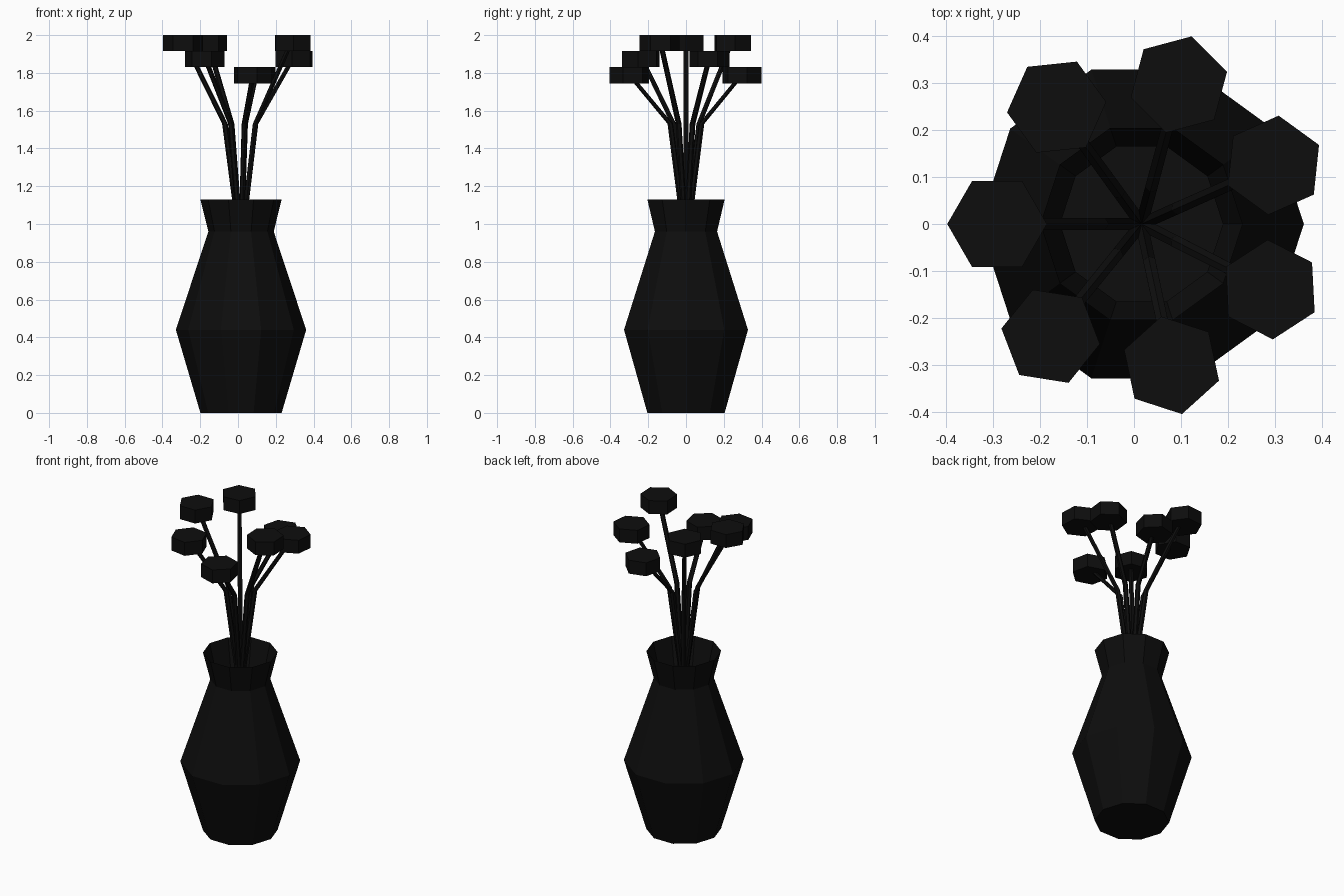
import bpy, bmesh, math
from mathutils import Vector

if "Cube" in bpy.data.objects:
    bpy.data.objects.remove(bpy.data.objects["Cube"])

CX = 0.016                                   # vase axis
black = bpy.data.materials.new("near_black")
black.diffuse_color = (0.004, 0.004, 0.004, 1)
black.use_nodes = True
black.node_tree.nodes["Principled BSDF"].inputs["Base Color"].default_value = black.diffuse_color


def ring(bm, c, r, n, rot=0.0):
    """Horizontal ring of n vertices."""
    return [bm.verts.new((c[0] + r * math.cos(rot + 2 * math.pi * i / n),
                          c[1] + r * math.sin(rot + 2 * math.pi * i / n), c[2]))
            for i in range(n)]


def loft(name, sections, n, rot=0.0, cap_top=True):
    """Join horizontal rings (centre, radius) from bottom to top."""
    bm = bmesh.new()
    rings = [ring(bm, c, r, n, rot) for c, r in sections]
    for a, b in zip(rings, rings[1:]):
        for i in range(n):
            j = (i + 1) % n
            bm.faces.new((a[i], a[j], b[j], b[i]))
    bm.faces.new(rings[0][::-1])
    if cap_top:
        bm.faces.new(rings[-1])
    me = bpy.data.meshes.new(name)
    bm.to_mesh(me)
    bm.free()
    me.materials.append(black)
    ob = bpy.data.objects.new(name, me)
    bpy.context.collection.objects.link(ob)
    return ob


# Ten-sided open vase
profile = [(0.0, 0.215), (0.44, 0.345), (0.96, 0.173), (1.13, 0.215)]
loft("vase", [(Vector((CX, 0, z)), r) for z, r in profile], 10, cap_top=False)

# Seven bent stems with hexagonal flower heads at three heights
HEAD_H = 0.085
for k in range(7):
    ang = math.radians(180 + 51 * k)
    top = 2.0 - HEAD_H * (k % 3)

    def at(r, z):
        return Vector((CX + r * math.cos(ang), r * math.sin(ang), z))

    loft(f"stem_{k + 1}", [(at(0.005, 0.92), 0.015), (at(0.085, 1.53), 0.015),
                           (at(0.285, top - HEAD_H + 0.02), 0.014)], 6, ang)
    loft(f"flower_head_{k + 1}", [(at(0.307, top - HEAD_H), 0.106),
                                  (at(0.307, top), 0.106)], 6, ang)
